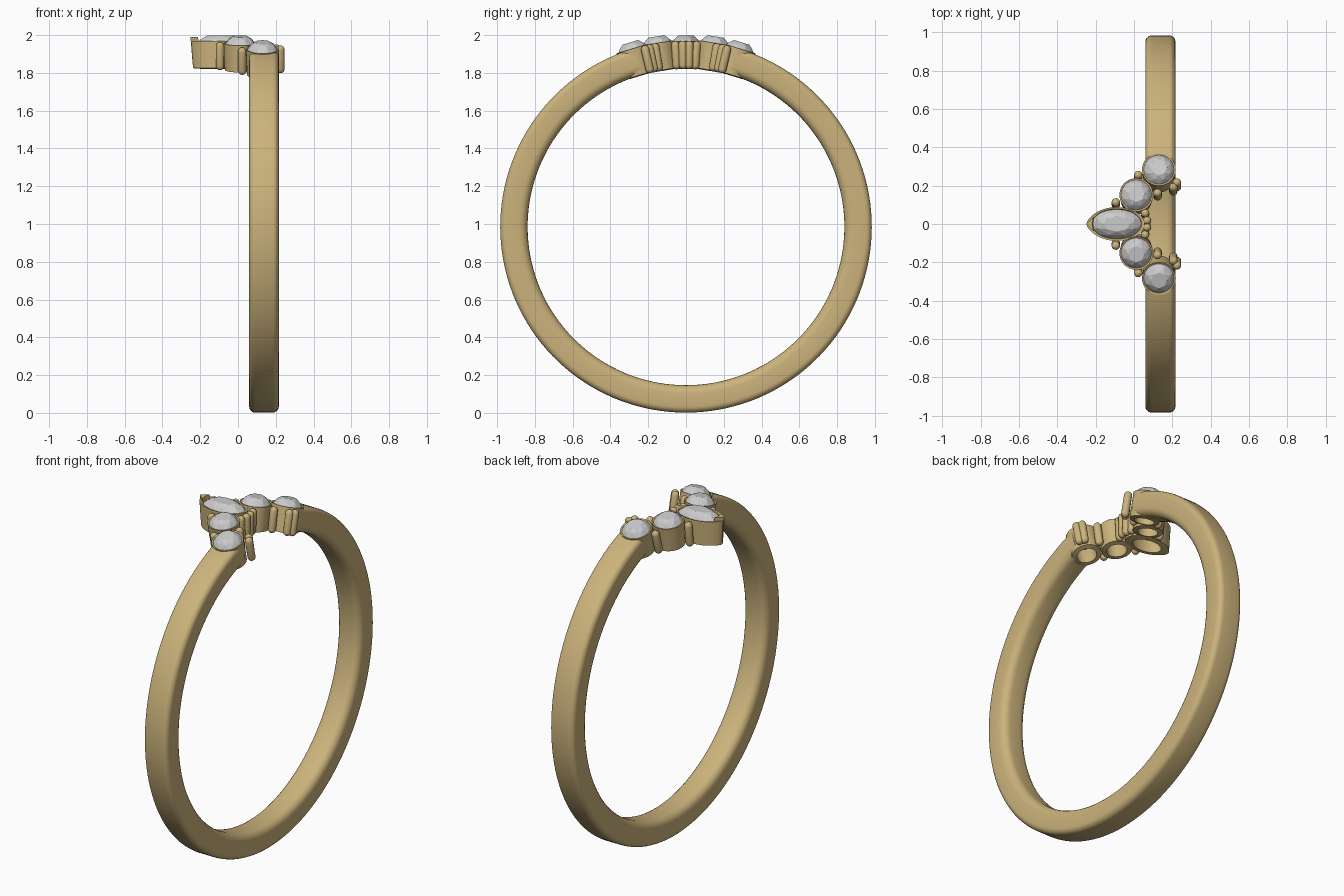
import bpy, bmesh
from math import sin, cos, pi, radians, asin
from mathutils import Matrix

if "Cube" in bpy.data.objects:
    bpy.data.objects.remove(bpy.data.objects["Cube"])

ZC = 0.985      # height of the ring's centre; heights below are radii from it
gold = bpy.data.materials.new("gold")
gold.diffuse_color = (0.6, 0.45, 0.2, 1)
gold.use_nodes = True
gold.node_tree.nodes["Principled BSDF"].inputs["Base Color"].default_value = gold.diffuse_color


def make(name, bm, mat=None, smooth=True, x=0, ang=0):
    """Turn a bmesh into an object, tilted outward from the ring centre."""
    bmesh.ops.recalc_face_normals(bm, faces=bm.faces)
    me = bpy.data.meshes.new(name)
    bm.to_mesh(me)
    bm.free()
    ob = bpy.data.objects.new(name, me)
    bpy.context.collection.objects.link(ob)
    ob.matrix_world = (Matrix.Translation((0, 0, ZC)) @ Matrix.Rotation(-ang, 4, 'X')
                       @ Matrix.Translation((x, 0, 0)))
    if mat:
        me.materials.append(mat)
    if smooth:
        bpy.ops.object.select_all(action='DESELECT')
        ob.select_set(True)
        bpy.context.view_layer.objects.active = ob
        bpy.ops.object.shade_smooth_by_angle(angle=radians(40))
    return ob


def loft(loops, closed=False):
    """Skin loops of points; closed joins the last to the first, else caps."""
    bm = bmesh.new()
    rows = [[bm.verts.new(p) for p in lp] for lp in loops]
    n = len(rows[0])
    pairs = list(zip(rows, rows[1:])) + ([(rows[-1], rows[0])] if closed else [])
    for a, b in pairs:
        for i in range(n):
            j = (i + 1) % n
            bm.faces.new((a[i], a[j], b[j], b[i]))
    if not closed:
        bm.faces.new(rows[0])
        bm.faces.new(rows[-1])
    return bm


def oval(rx, ry, z, n=48, tip=0.0):
    pts = []
    for i in range(n):
        t = 2 * pi * i / n
        pts.append((rx * cos(t) - tip * max(0, -cos(t)) ** 10, ry * sin(t), z))
    return pts


# Band: rounded rectangle swept round the finger, open at the top
section = []
for cx, cr, a0 in ((1, 1, 0), (-1, 1, 90), (-1, -1, 180), (1, -1, 270)):
    rad = 0.032 if cr > 0 else 0.045
    for k in range(6):
        a = radians(a0 + 18 * k)
        section.append((0.1375 + cx * (0.0785 - rad) + rad * cos(a),
                        0.911 + cr * (0.0725 - rad) + rad * sin(a)))
loops = []
for i in range(129):
    a = radians(16 + 328 * i / 128)
    loops.append([(x, r * sin(a), r * cos(a)) for x, r in section])
band = make("band", loft(loops), gold)


def collet(name, rx, ry, x, ang, tip=0.0):
    prof = ((1.0, 0.985), (0.93, 0.84), (0.62, 0.835), (0.65, 0.90), (0.9, 0.982))
    loops = [oval(rx * s, ry * s, z, tip=tip * (k < 2)) for k, (s, z) in enumerate(prof)]
    return make(name, loft(loops, True), gold, x=x, ang=ang)


def gem(name, rx, ry, z, top, x, ang):
    """Faceted stone: table, star row, girdle and pavilion, as a convex hull."""
    bm = bmesh.new()
    h = top - z
    for s, dz, n, off in ((0.52, h, 8, 0), (0.80, h * 0.62, 8, 0.5), (1, 0, 16, 0),
                          (1, -0.006, 16, 0), (0.5, -0.055, 8, 0), (0.04, -0.1, 8, 0)):
        for i in range(n):
            t = 2 * pi * (i + off) / n
            bm.verts.new((rx * s * cos(t), ry * s * sin(t), z + dz))
    bmesh.ops.convex_hull(bm, input=bm.verts[:])
    return make(name, bm, smooth=False, x=x, ang=ang)


def prong(name, x, y, r0=0.835, r1=0.985, rad=0.022):
    loops = []
    for z0, sgn in ((r0 + rad, -1), (r1 - rad, 1)):
        for k in range(5):
            a = radians(80 - 20 * k) if sgn < 0 else radians(20 * k)
            loops.append(oval(rad * cos(a), rad * cos(a), z0 + sgn * rad * sin(a), 16))
    return make(name, loft(loops), gold, x=x, ang=asin(y / 0.98))


# Centre setting: oval stone in a collet with a pointed tip
collet("centre_collet", 0.145, 0.088, -0.09, 0, tip=0.012)
gem("centre_stone", 0.134, 0.077, 0.972, 1.013, -0.09, 0)
top = [(-0.252, 0, 1.005), (-0.212, 0.035, 1.005), (-0.218, 0, 1.005), (-0.212, -0.035, 1.005)]
low = [(-0.238, 0, 0.84), (-0.19, 0.04, 0.84), (-0.2, 0, 0.84), (-0.19, -0.04, 0.84)]
make("tip_claw", loft([low, top]), gold, smooth=False)

# Side settings and prongs, mirrored front to back
for side, s in (("back", 1), ("front", -1)):
    for part, x, deg in (("inner", 0.012, 8.9), ("outer", 0.13, 16.8)):
        ang = radians(deg) * s
        collet(f"{side}_{part}_collet", 0.088, 0.088, x, ang)
        gem(f"{side}_{part}_stone", 0.081, 0.081, 0.98, 1.02, x, ang)
    # Bore the band end so it meets the outer collet wall
    cut = make(f"{side}_bore_cutter", loft([oval(0.072, 0.072, 0.7), oval(0.072, 0.072, 1.15)]),
               smooth=False, x=0.13, ang=radians(16.8) * s)
    cut.hide_render = True
    cut.hide_set(True)
    mod = band.modifiers.new("bore", 'BOOLEAN')
    mod.object = cut
    mod.operation = 'DIFFERENCE'
    mod.solver = 'EXACT'
    for k, (x, y) in enumerate(((0.224, 0.22), (0.205, 0.195), (0.022, 0.26), (0.123, 0.165),
                                (-0.095, 0.115), (0.058, 0.057), (0.068, 0.018))):
        prong(f"{side}_prong_{k + 1}", x, y * s)
